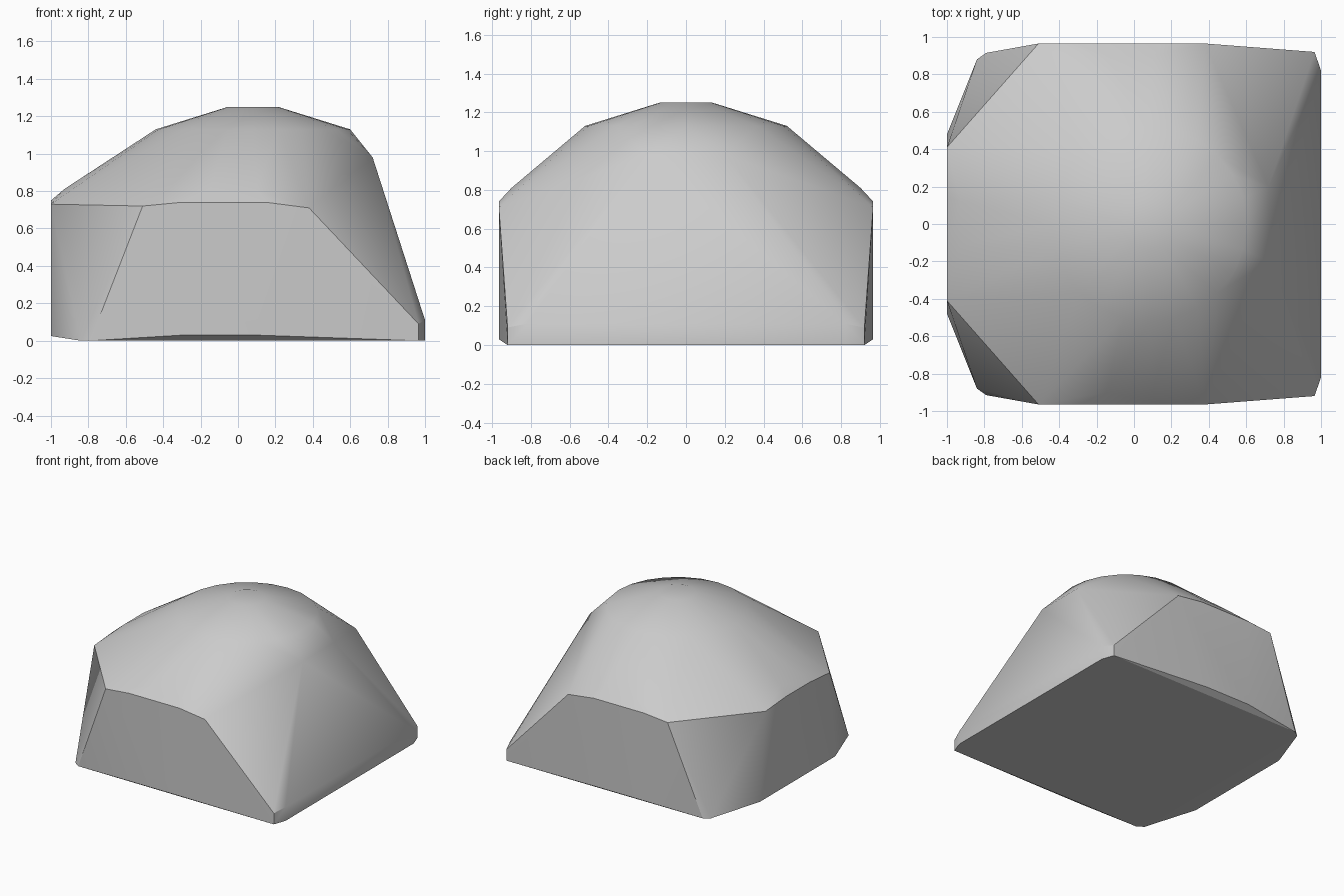
import bpy
import bmesh
from math import cos, sin, pi, radians

old = bpy.data.objects.get("Cube")
if old:
    bpy.data.objects.remove(old, do_unlink=True)

# Plain grey stone
grey = bpy.data.materials.new("plain_grey")
grey.use_nodes = True
colour = (0.6, 0.6, 0.6, 1)
grey.diffuse_color = colour
grey.node_tree.nodes["Principled BSDF"].inputs["Base Color"].default_value = colour


def ring(radius, z, sides=24, x=0.08):
    """Circle of points around the domed crown."""
    return [(x + radius * cos(2 * pi * i / sides),
             radius * sin(2 * pi * i / sides), z) for i in range(sides)]


# Corner points of one half, mirrored across y
half = [
    # sloping end
    (0.72, 0.2, 0.98), (1, 0.82, 0.11), (1, 0.82, 0),
    (0.965, 0.92, 0.09), (0.965, 0.92, 0),
    # long flank
    (0.38, 0.965, 0.71), (0.15, 0.965, 0.74), (-0.3, 0.965, 0.74),
    (-0.51, 0.965, 0.72), (0.1, 0.965, 0.03), (-0.3, 0.965, 0.03),
    (0.1, 0.9, 0.81), (-0.15, 0.9, 0.81),
    # chamfered corner and upright end
    (-0.79, 0.915, 0), (-0.84, 0.88, 0), (-1, 0.48, 0.025),
    (-1, 0.41, 0.73), (-1, 0.15, 0.75), (-0.93, 0.12, 0.81),
]
points = ring(0.135, 1.25) + ring(0.52, 1.13)
for x, y, z in half:
    points += [(x, y, z), (x, -y, z)]

# Wrap the points in one solid
bm = bmesh.new()
for p in points:
    bm.verts.new(p)
hull = bmesh.ops.convex_hull(bm, input=bm.verts)
loose = {g for g in hull["geom_interior"] + hull["geom_unused"]
         if isinstance(g, bmesh.types.BMVert)}
bmesh.ops.delete(bm, geom=list(loose), context="VERTS")
bmesh.ops.dissolve_limit(bm, angle_limit=radians(0.5),
                         verts=bm.verts, edges=bm.edges)
bmesh.ops.recalc_face_normals(bm, faces=bm.faces)
mesh = bpy.data.meshes.new("domed_block")
bm.to_mesh(mesh)
bm.free()
mesh.materials.append(grey)

block = bpy.data.objects.new("domed_block", mesh)
bpy.context.collection.objects.link(block)
bpy.ops.object.select_all(action="DESELECT")
block.select_set(True)
bpy.context.view_layer.objects.active = block
bpy.ops.object.shade_smooth_by_angle(angle=radians(30))
